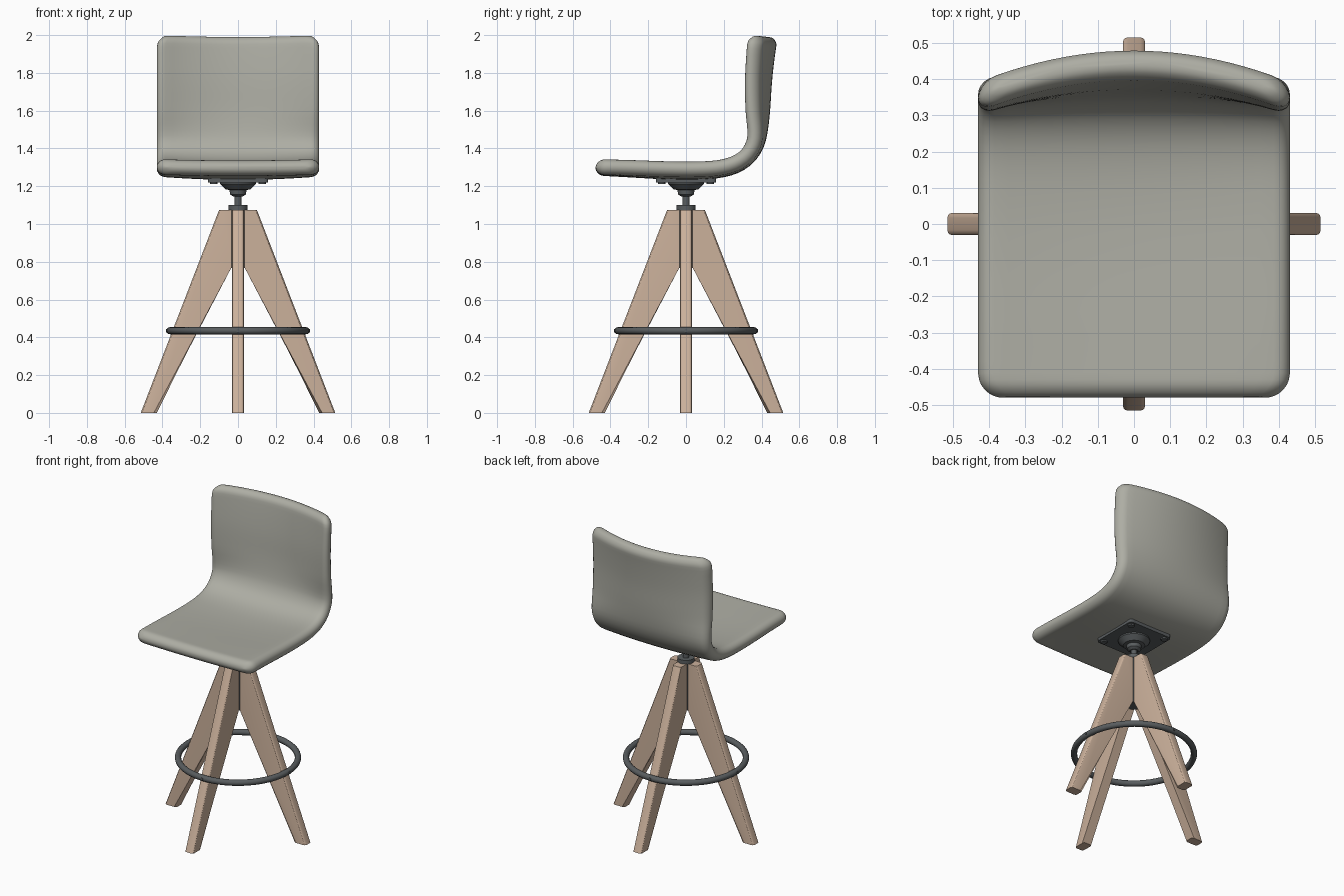
import bpy, bmesh, math
from mathutils import Vector

if "Cube" in bpy.data.objects:
    bpy.data.objects.remove(bpy.data.objects["Cube"])


def material(name, rgb):
    m = bpy.data.materials.new(name)
    m.diffuse_color = (*rgb, 1)
    m.use_nodes = True
    m.node_tree.nodes["Principled BSDF"].inputs["Base Color"].default_value = m.diffuse_color
    return m


FABRIC = material("warm grey fabric", (0.42, 0.42, 0.37))
WOOD = material("pale wood", (0.60, 0.44, 0.33))
METAL = material("dark grey metal", (0.10, 0.11, 0.115))


def make(name, bm, mat, angle=None):
    bmesh.ops.recalc_face_normals(bm, faces=bm.faces)
    me = bpy.data.meshes.new(name)
    bm.to_mesh(me)
    bm.free()
    me.materials.append(mat)
    ob = bpy.data.objects.new(name, me)
    bpy.context.collection.objects.link(ob)
    if angle:
        bpy.ops.object.select_all(action='DESELECT')
        ob.select_set(True)
        bpy.context.view_layer.objects.active = ob
        bpy.ops.object.shade_smooth_by_angle(angle=math.radians(angle))
    return ob


def lathe(name, profile, mat, sides=32, closed=False, angle=35, at=(0, 0)):
    """Revolve (radius, z) points around a vertical axis."""
    bm = bmesh.new()
    rings = [[bm.verts.new((at[0] + r * math.cos(2 * math.pi * i / sides),
                            at[1] + r * math.sin(2 * math.pi * i / sides), z))
              for i in range(sides)] for r, z in profile]
    pairs = list(zip(rings, rings[1:])) + ([(rings[-1], rings[0])] if closed else [])
    for a, b in pairs:
        for i in range(sides):
            j = (i + 1) % sides
            bm.faces.new((a[i], a[j], b[j], b[i]))
    if not closed:
        bm.faces.new(rings[0])
        bm.faces.new(rings[-1])
    return make(name, bm, mat, angle)


# Upholstered shell: mid line (y, z), then edge shift (dy, dz) at the sides
STATIONS = [
    (-0.478, 1.298, 0, 0.005), (-0.30, 1.288, 0, 0.012), (-0.10, 1.277, 0, 0.017),
    (0.05, 1.275, 0, 0.018), (0.17, 1.284, 0, 0.016), (0.26, 1.308, -0.005, 0.014),
    (0.33, 1.355, -0.012, 0.008), (0.372, 1.42, -0.018, 0.004), (0.391, 1.49, -0.032, 0),
    (0.404, 1.60, -0.058, 0), (0.414, 1.75, -0.073, 0), (0.428, 1.88, -0.082, 0.003),
    (0.444, 1.990, -0.09, 0.01)]
HALF_W, HALF_T, CORNER = 0.43, 0.041, 0.065


def spline(t):
    """Catmull-Rom position along the stations."""
    n = len(STATIONS) - 1
    i = min(int(t), n - 1)
    f = t - i
    p = [STATIONS[max(0, min(n, k))] for k in (i - 1, i, i + 1, i + 2)]
    return [0.5 * (2 * b + (c - a) * f + (2 * a - 5 * b + 4 * c - d) * f * f
                   + (3 * b - a - 3 * c + d) * f ** 3) for a, b, c, d in zip(*p)]


# Evenly measured samples of the mid line
samples = [spline(k * (len(STATIONS) - 1) / 600) for k in range(601)]
lengths = [0.0]
for a, b in zip(samples, samples[1:]):
    lengths.append(lengths[-1] + math.hypot(b[0] - a[0], b[1] - a[1]))
TOTAL = lengths[-1]


def at_length(s):
    k = min(range(601), key=lambda i: abs(lengths[i] - s))
    a, b = samples[max(0, k - 2)], samples[min(600, k + 2)]
    tangent = Vector((b[0] - a[0], b[1] - a[1])).normalized()
    return samples[k], tangent


def rounding(d, r):
    """Quarter-circle growth from 0 to 1 over distance r."""
    return 1 if d >= r else math.sqrt(max(0, 1 - (1 - d / r) ** 2))


def build_shell():
    bm = bmesh.new()
    ends = [0.0006, 0.004, 0.01, 0.02, 0.032, 0.045, 0.065]
    inner = [0.065 + (TOTAL - 0.13) * k / 40 for k in range(1, 40)]
    across = 20
    rings = []
    for s in ends + inner + [TOTAL - e for e in reversed(ends)]:
        (y, z, dy, dz), t = at_length(s)
        d = min(s, TOTAL - s)
        w = HALF_W - CORNER * (1 - rounding(d, CORNER))
        h = HALF_T * rounding(d, 0.045)
        normal = Vector((-t.y, t.x))
        # Half outline: flat middle, then rounded side edge
        flat = w - 0.045
        half = [(-flat + 2 * flat * k / across, 1.0) for k in range(across + 1)]
        side = [(flat + 0.045 * math.sin(a), math.cos(a))
                for a in (math.pi * k / 10 for k in range(1, 10))]
        outline = half + side + [(-x, -v) for x, v in half] + [(-x, -v) for x, v in side]
        ring = []
        for x, v in outline:
            q = (x / HALF_W) ** 2
            ring.append(bm.verts.new((x, y + dy * q + normal.x * h * v,
                                      z + dz * q + normal.y * h * v)))
        rings.append(ring)
    n = len(rings[0])
    for a, b in zip(rings, rings[1:]):
        for i in range(n):
            bm.faces.new((a[i], a[(i + 1) % n], b[(i + 1) % n], b[i]))
    bm.faces.new(rings[0])
    bm.faces.new(rings[-1])
    make("seat_shell", bm, FABRIC, 60)


build_shell()

# Four tapered legs with softened long edges
LEG = [(0.03, 1.075), (0.10, 1.075), (0.515, 0), (0.43, 0), (0.05, 0.77), (0.03, 0.77)]
for k, side in enumerate(("right", "back", "left", "front")):
    bm = bmesh.new()
    a = [bm.verts.new((x, -0.031, z)) for x, z in LEG]
    b = [bm.verts.new((x, 0.031, z)) for x, z in LEG]
    bm.faces.new(a)
    bm.faces.new(b)
    for i in range(6):
        j = (i + 1) % 6
        bm.faces.new((a[i], a[j], b[j], b[i]))
    bm.edges.ensure_lookup_table()
    long_edges = [e for e in bm.edges
                  if abs(e.verts[0].co.z - e.verts[1].co.z) > 0.5]
    bmesh.ops.bevel(bm, geom=long_edges, offset=0.014, segments=3, profile=0.5,
                    affect='EDGES')
    leg = make(side + "_leg", bm, WOOD, 30)
    leg.rotation_euler.z = k * math.pi / 2

    # Small screw where the foot ring meets the leg
    bm = bmesh.new()
    bmesh.ops.create_cone(bm, cap_ends=True, segments=12, radius1=0.009,
                          radius2=0.009, depth=0.05)
    screw = make(side + "_ring_screw", bm, METAL, 35)
    c = (math.cos(k * math.pi / 2), math.sin(k * math.pi / 2))
    screw.location = (0.356 * c[0], 0.356 * c[1], 0.435)
    screw.rotation_euler = (0, math.pi / 2, k * math.pi / 2)

# Foot ring
lathe("foot_ring", [(0.36 + 0.019 * math.cos(math.pi * k / 6),
                     0.435 + 0.019 * math.sin(math.pi * k / 6)) for k in range(12)],
      METAL, sides=64, closed=True, angle=60)

# Central hub, swivel stem and flared cup
lathe("hub", [(0.047, 0.768), (0.047, 1.075)], METAL, sides=24)
lathe("hub_cap", [(0.051, 1.075), (0.051, 1.10)], METAL)
lathe("swivel_stem", [(0.019, 1.09), (0.019, 1.15)], METAL, sides=20)
lathe("swivel_cup", [(0.025, 1.145), (0.042, 1.157), (0.045, 1.18), (0.065, 1.183),
                     (0.095, 1.212), (0.095, 1.225)], METAL)

# Mounting plate with corner bolts
bm = bmesh.new()
bmesh.ops.create_cube(bm, size=1)
for v in bm.verts:
    v.co = (v.co.x * 0.32, v.co.y * 0.32, 1.232 + v.co.z * 0.022)
bmesh.ops.bevel(bm, geom=[e for e in bm.edges
                          if abs(e.verts[0].co.z - e.verts[1].co.z) > 0.01],
                offset=0.02, segments=3, profile=0.5, affect='EDGES')
make("mounting_plate", bm, METAL)
for sx in (-1, 1):
    for sy in (-1, 1):
        lathe("plate_bolt", [(0.02, 1.212), (0.02, 1.225)], METAL, sides=16,
              at=(sx * 0.128, sy * 0.128))
